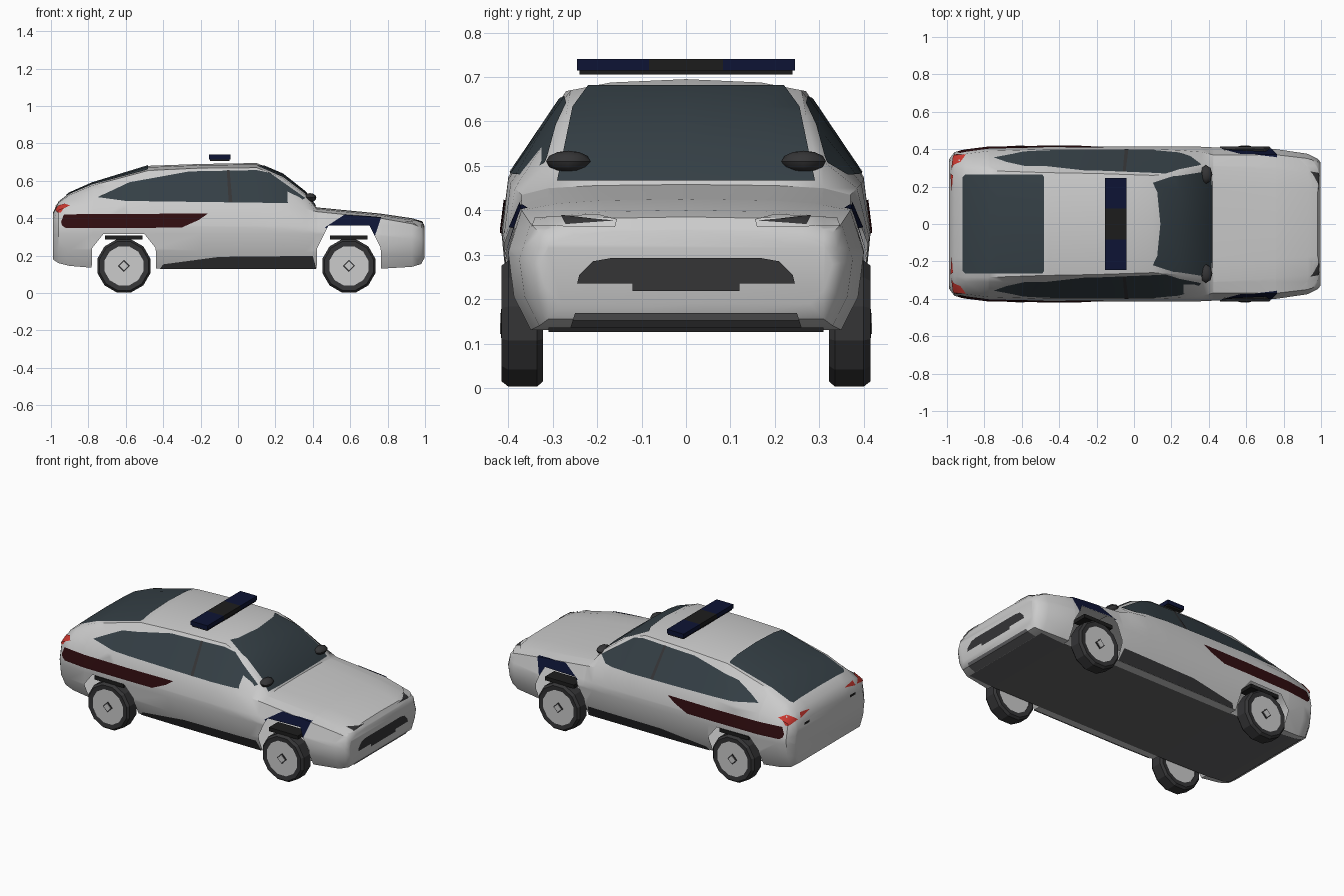
import bpy, bmesh, math
from mathutils import Vector, Matrix

if "Cube" in bpy.data.objects:
    bpy.data.objects.remove(bpy.data.objects["Cube"])


def material(name, rgb):
    m = bpy.data.materials.new(name)
    m.diffuse_color = (*rgb, 1)
    m.use_nodes = True
    m.node_tree.nodes["Principled BSDF"].inputs["Base Color"].default_value = m.diffuse_color
    return m


GLASS = material("glass", (.035, .05, .06))
DARK = material("dark_trim", (.035, .035, .037))
BLACK = material("black", (.012, .012, .012))
RED = material("dark_red", (.03, .004, .005))
TAIL = material("tail_red", (.6, .04, .03))
BLUE = material("navy", (.004, .007, .035))
PALE = material("pale_grey", (.55, .56, .57))
FLOOR = material("floor_grey", (.13, .13, .135))


def finish(name, bm, mat=None, angle=40):
    me = bpy.data.meshes.new(name)
    bm.to_mesh(me)
    bm.free()
    ob = bpy.data.objects.new(name, me)
    bpy.context.collection.objects.link(ob)
    if mat:
        me.materials.append(mat)
    if angle:
        bpy.ops.object.select_all(action='DESELECT')
        ob.select_set(True)
        bpy.context.view_layer.objects.active = ob
        bpy.ops.object.shade_smooth_by_angle(angle=math.radians(angle))
    return ob


def box(name, lo, hi, mat):
    lo, hi = Vector(lo), Vector(hi)
    bm = bmesh.new()
    bmesh.ops.create_cube(bm, size=1, matrix=Matrix.Translation((lo + hi) / 2) @ Matrix.Diagonal((*(hi - lo), 1)))
    return finish(name, bm, mat, 0)


# Flat outline to cutting planes (point, outward normal), seen along one axis
def planes(poly, axis):
    def lift(a, b):
        return Vector({'x': (0, a, b), 'y': (a, 0, b), 'z': (a, b, 0)}[axis])
    pts = [lift(*p) for p in poly]
    mid = sum(pts, Vector()) / len(pts)
    view = Vector([float(axis == c) for c in 'xyz'])
    out = []
    for p, q in zip(pts, pts[1:] + pts[:1]):
        n = (q - p).cross(view).normalized()
        out.append((p, n if n.dot(p - mid) > 0 else -n))
    return out


def cut(bm, co, no, clear=False):
    bmesh.ops.bisect_plane(bm, geom=bm.verts[:] + bm.edges[:] + bm.faces[:], dist=1e-5,
                           plane_co=co, plane_no=no, clear_outer=clear)


# Body loft: x, bottom z, bottom y, widest y, shoulder y/z, rail y/z, top z
STATIONS = [
    (-.99, .18, .30, .345, .33, .39, .26, .42, .43),
    (-.96, .16, .33, .385, .365, .44, .28, .483, .49),
    (-.90, .145, .34, .395, .375, .46, .285, .525, .535),
    (-.78, .135, .35, .41, .39, .47, .285, .575, .588),
    (-.48, .13, .355, .415, .40, .475, .275, .655, .68),
    (-.20, .13, .36, .415, .40, .475, .27, .668, .69),
    (.10, .13, .36, .415, .40, .47, .26, .67, .695),
    (.24, .13, .36, .415, .395, .46, .27, .615, .635),
    (.36, .13, .36, .413, .385, .45, .29, .525, .54),
    (.42, .13, .36, .41, .37, .435, .31, .45, .458),
    (.76, .13, .35, .40, .37, .40, .29, .415, .425),
    (.93, .14, .33, .375, .35, .37, .27, .39, .40),
    (.98, .155, .31, .35, .33, .35, .26, .375, .385),
    (.998, .19, .28, .33, .31, .325, .25, .345, .355)]

bm = bmesh.new()
rings = []
for x, zb, yb, ym, ys, zs, yr, zr, zt in STATIONS:
    half = [(yb, zb), (ym - .012, zb + (zs - zb) * .28), (ym, zb + (zs - zb) * .65),
            (ys, zs), (yr, zr), (yr * .65, zr + (zt - zr) * .7)]
    loop = [(0, zb)] + half + [(0, zt)] + [(-y, z) for y, z in reversed(half)]
    rings.append([bm.verts.new((x, y, z)) for y, z in loop])
n = len(rings[0])
for a, b in zip(rings, rings[1:]):
    for i in range(n):
        bm.faces.new((a[i], a[(i + 1) % n], b[(i + 1) % n], b[i]))
bm.faces.new(rings[0])
bm.faces.new(rings[-1])
bmesh.ops.recalc_face_normals(bm, faces=bm.faces[:])

# Wheel arches opened in the shell
WHEELS = (-.61, .593)
for cx, top in zip(WHEELS, (.315, .36)):
    arch = planes([(cx - .175, 0), (cx + .175, 0), (cx + .17, .24), (cx + .11, top),
                   (cx - .11, top), (cx - .17, .24)], 'y')
    for co, no in arch:
        cut(bm, co, no)
    for s in (1, -1):
        cut(bm, Vector((0, .31 * s, 0)), Vector((0, 1, 0)))
    gone = [f for f in bm.faces if abs(f.calc_center_median().y) > .31
            and all((f.calc_center_median() - co).dot(no) < 0 for co, no in arch)]
    bmesh.ops.delete(bm, geom=gone, context='FACES')
body = finish("body_shell", bm)


# Panel: piece of the body skin inside an outline, lifted slightly
def panel(name, poly, axis, sign, mat, lift=.004):
    bm = bmesh.new()
    bm.from_mesh(body.data)
    for co, no in planes(poly, axis):
        cut(bm, co, no, True)
    k = 'xyz'.index(axis)
    bmesh.ops.delete(bm, geom=[f for f in bm.faces if f.normal[k] * sign < .08], context='FACES')
    bm.normal_update()
    for v in bm.verts:
        v.co += v.normal * lift
    finish(name, bm, mat)


# Glass
panel("windscreen", [(-.29, .465), (.29, .465), (.255, .63), (.22, .678), (-.22, .678), (-.255, .63)], 'x', 1, GLASS)
panel("rear_window", [(-.915, -.25), (-.90, -.265), (-.49, -.265), (-.48, -.25),
                      (-.48, .25), (-.49, .265), (-.90, .265), (-.915, .25)], 'z', 1, GLASS)
# Side glass, stripes, skirts
for side, s in (("left", 1), ("right", -1)):
    panel(side + "_side_window", [(-.75, .51), (-.58, .59), (-.26, .648), (.10, .655), (.17, .64),
                                  (.36, .505), (.30, .478), (-.60, .49)], 'y', s, GLASS)
    panel(side + "_door_pillar", [(-.05, .482), (-.03, .482), (-.045, .653), (-.06, .653)], 'y', s, DARK, .006)
    panel(side + "_rear_stripe", [(-.945, .38), (-.93, .42), (-.16, .425), (-.21, .39), (-.30, .35),
                                  (-.92, .347), (-.94, .36)], 'y', s, RED)
    panel(side + "_front_patch", [(.465, .35), (.57, .418), (.765, .402), (.73, .30), (.53, .31)], 'y', s, BLUE)
    panel(side + "_skirt", [(-.42, .125), (.42, .125), (.40, .20), (-.10, .195), (-.40, .155)], 'y', s, DARK)
    # Lamps
    panel(side + "_headlamp", [(.155 * s, .378), (.20 * s, .388), (.34 * s, .38), (.345 * s, .362), (.16 * s, .36)],
          'x', 1, PALE)
    panel(side + "_headlamp_insert", [(.16 * s, .374), (.28 * s, .384), (.27 * s, .366)], 'x', 1, DARK, .006)
    panel(side + "_tail_lamp", [(.29 * s, .445), (.37 * s, .43), (.37 * s, .465), (.33 * s, .475)], 'x', -1, TAIL)
    panel(side + "_inner_tail_lamp", [(.17 * s, .465), (.27 * s, .445), (.26 * s, .475)], 'x', -1, TAIL)
    panel(side + "_rear_reflector", [(.20 * s, .40), (.25 * s, .40), (.25 * s, .415), (.20 * s, .415)], 'x', -1, BLACK)
    # Mirror
    bm = bmesh.new()
    bmesh.ops.create_uvsphere(bm, u_segments=8, v_segments=6, radius=1,
                              matrix=Matrix.Translation((.385, .265 * s, .51)) @ Matrix.Diagonal((.034, .05, .024, 1)))
    finish(side + "_mirror", bm, DARK)

# Nose openings
panel("grille", [(-.245, .235), (-.24, .255), (-.21, .285), (-.17, .292), (.17, .292), (.21, .285),
                 (.24, .255), (.245, .235)], 'x', 1, DARK)
panel("lower_intake", [(-.12, .218), (.12, .218), (.12, .236), (-.12, .236)], 'x', 1, DARK)
panel("chin", [(-.26, .14), (.26, .14), (.25, .17), (-.25, .17)], 'x', 1, FLOOR)
panel("floor_pan", [(-.95, -.31), (.93, -.31), (.93, .31), (-.95, .31)], 'z', -1, FLOOR)


# Wheels: lathed faceted tyre, two rim faces and a square hub
def disc(name, c, y, r, depth, seg, mat):
    bm = bmesh.new()
    m = Matrix.Translation((c[0], y, c[1])) @ Matrix.Rotation(math.pi / 2, 4, 'X')
    bmesh.ops.create_cone(bm, cap_ends=True, segments=seg, radius1=r, radius2=r, depth=depth, matrix=m)
    return finish(name, bm, mat, 30)


def tyre(name, cx, s):
    prof = [(.108, .325), (.135, .322), (.147, .335), (.147, .40), (.135, .415), (.108, .412)]
    bm = bmesh.new()
    seg = 12
    rings = [[bm.verts.new((cx + r * math.cos(a), y * s, .145 + r * math.sin(a))) for r, y in prof]
             for a in (math.tau * (i + .5) / seg for i in range(seg))]
    for i in range(seg):
        a, b = rings[i], rings[(i + 1) % seg]
        for j in range(len(prof)):
            k = (j + 1) % len(prof)
            bm.faces.new((a[j], a[k], b[k], b[j]))
    bmesh.ops.recalc_face_normals(bm, faces=bm.faces[:])
    finish(name, bm, DARK, 20)


for end, cx in zip(("rear", "front"), WHEELS):
    for side, s in (("left", 1), ("right", -1)):
        tag = f"{end}_{side}_"
        tyre(tag + "tyre", cx, s)
        disc(tag + "rim", (cx, .145), .406 * s, .112, .012, 12, PALE)
        disc(tag + "inner_rim", (cx, .145), .333 * s, .112, .01, 12, PALE)
        disc(tag + "hub", (cx, .145), .412 * s, .033, .008, 4, DARK)
        disc(tag + "hub_cap", (cx, .145), .415 * s, .024, .008, 4, PALE)
        y0, y1 = sorted((.31 * s, .40 * s))
        box(tag + "arch_liner", (cx - .10, y0, .285), (cx + .10, y1, .308), BLACK)

# Roof light bar
box("light_bar_base", (-.15, -.24, .705), (-.045, .24, .716), BLACK)
box("light_bar_centre", (-.155, -.083, .714), (-.04, .083, .74), BLACK)
box("light_bar_left", (-.155, .083, .714), (-.04, .245, .74), BLUE)
box("light_bar_right", (-.155, -.245, .714), (-.04, -.083, .74), BLUE)
